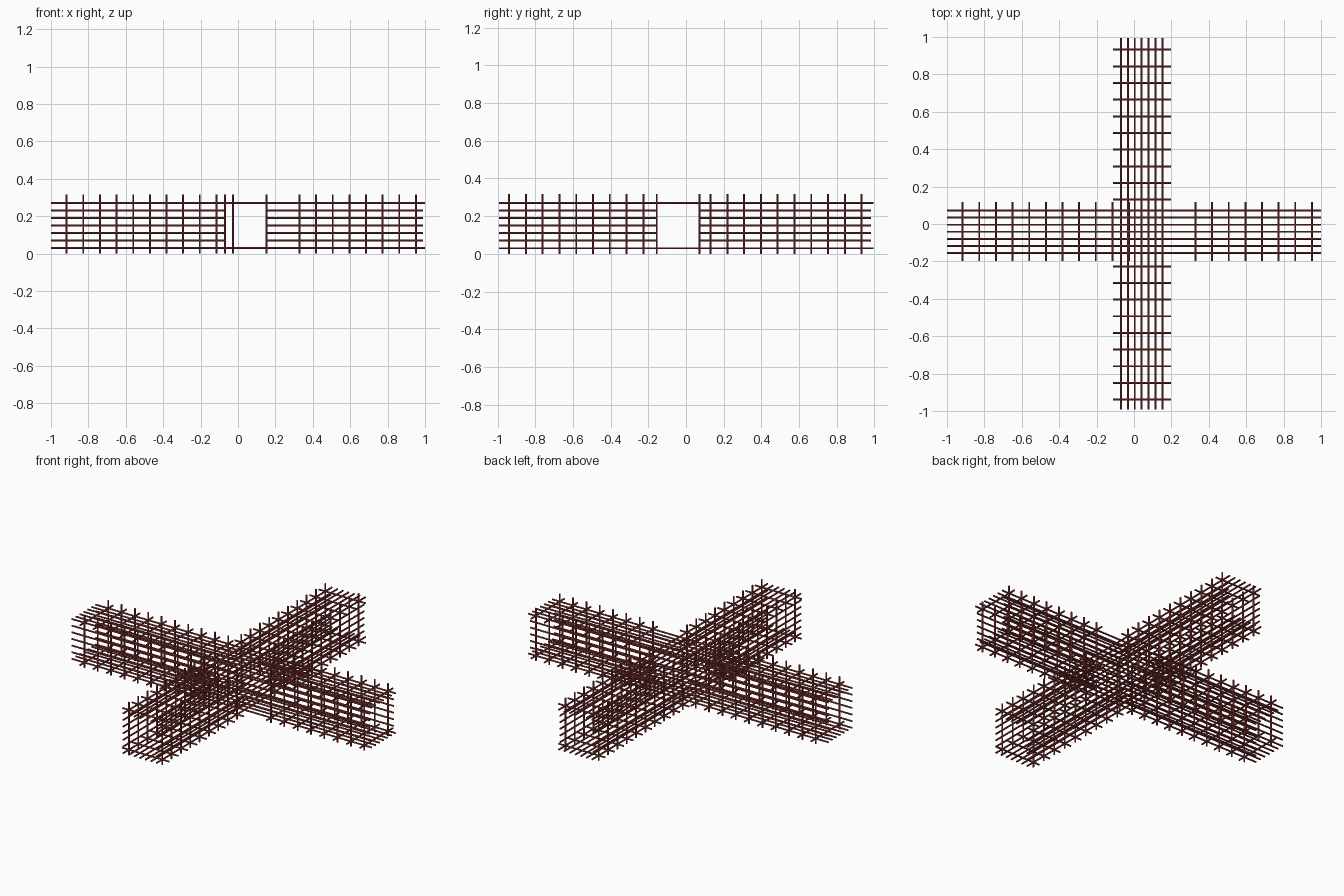
import bpy, bmesh
from mathutils import Vector, Matrix

if "Cube" in bpy.data.objects:
    bpy.data.objects.remove(bpy.data.objects["Cube"])

R = 0.005          # bar radius
ZB, ZT = 0.03, 0.27  # bottom and top mesh heights

mat = bpy.data.materials.new("rusty_steel")
mat.diffuse_color = (0.30, 0.045, 0.045, 1)
mat.use_nodes = True
mat.node_tree.nodes["Principled BSDF"].inputs["Base Color"].default_value = mat.diffuse_color


def bars(name, segments):
    """Join a list of straight round bars (start, end) into one object."""
    bm = bmesh.new()
    for a, b in segments:
        a, b = Vector(a), Vector(b)
        d = b - a
        rot = d.to_track_quat('Z', 'Y').to_matrix().to_4x4()
        bmesh.ops.create_cone(bm, cap_ends=True, segments=8, radius1=R, radius2=R,
                              depth=d.length, matrix=Matrix.Translation((a + b) / 2) @ rot)
    me = bpy.data.meshes.new(name)
    bm.to_mesh(me)
    bm.free()
    me.materials.append(mat)
    ob = bpy.data.objects.new(name, me)
    bpy.context.collection.objects.link(ob)
    bpy.context.view_layer.objects.active = ob
    ob.select_set(True)
    bpy.ops.object.shade_smooth_by_angle()
    ob.select_set(False)


def spread(a, b, n):
    return [a + (b - a) * i / (n - 1) for i in range(n)]


def cage(name, put, ends, sides, gap, stations):
    """Hollow cage: put(u, v, z) maps along, across, up to world space."""
    u0, u1 = ends
    v0, v1 = sides
    # long bars of the top and bottom mesh run through the crossing
    for label, z in (("bottom", ZB), ("top", ZT)):
        bars(f"{name}_{label}_long_bars",
             [(put(u0, v, z), put(u1, v, z)) for v in spread(v0, v1, 7)])
        bars(f"{name}_{label}_cross_bars",
             [(put(u, v0 - 0.042, z), put(u, v1 + 0.045, z)) for u in stations])
    # side meshes stop at the crossing
    for label, v in (("near", v0), ("far", v1)):
        seg = []
        for z in spread(ZB, ZT, 7)[1:-1]:
            seg += [(put(u0, v, z), put(gap[0], v, z)),
                    (put(gap[1], v, z), put(u1 - 0.012, v, z))]
        bars(f"{name}_{label}_side_long_bars", seg)
        bars(f"{name}_{label}_side_uprights",
             [(put(u, v, 0), put(u, v, 0.317)) for u in stations])


X_SIDES = (-0.07, 0.152)     # faces of the cage running along y
Y_SIDES = (-0.155, 0.072)    # faces of the cage running along x
x_st = [u for i, u in enumerate(spread(-0.916, 0.951, 22)) if i not in (11, 12, 13)]
y_st = [u for i, u in enumerate(spread(0.932, -0.939, 22)) if i not in (10, 11, 12)]

cage("crosswise_cage", lambda u, v, z: (u, v, z), (-1, 1), Y_SIDES, X_SIDES, x_st)
cage("lengthwise_cage", lambda u, v, z: (v, u, z), (-0.993, 0.995), X_SIDES, Y_SIDES, y_st)
